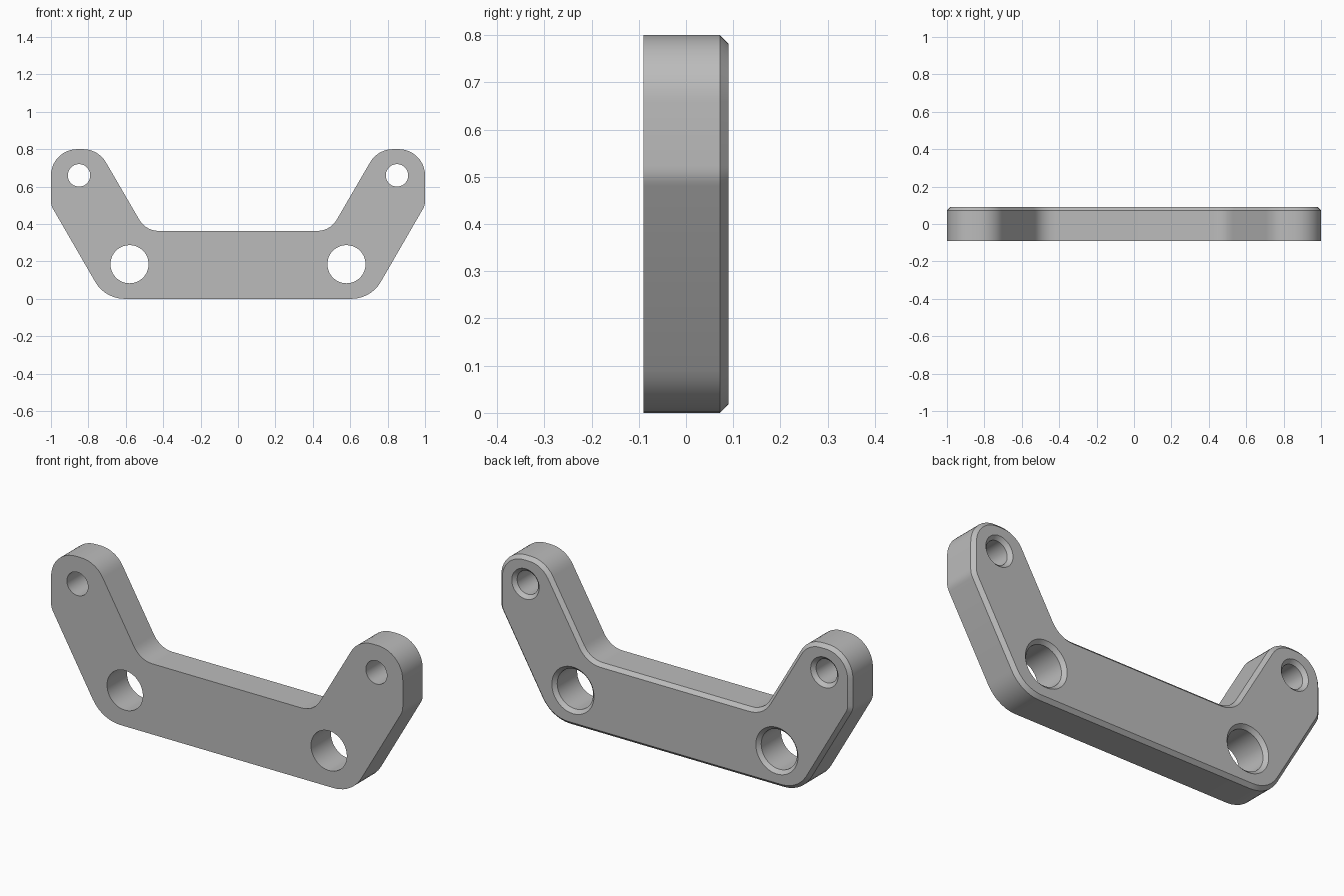
import bpy, bmesh
from math import pi, sin, cos, acos, tan
from mathutils import Vector

if "Cube" in bpy.data.objects:
    bpy.data.objects.remove(bpy.data.objects["Cube"])

HALF = 0.09      # half thickness
CHAMFER = 0.018  # rear edge chamfer

# Corners of the +x half of the outline: x, z, rounding radius (negative = inner corner)
HALF_OUTLINE = [(0.711, 0, 0.18), (1, 0.5, 0.08), (1, 0.8, 0.14),
                (0.747, 0.8, 0.14), (0.493, 0.363, -0.12)]
HOLES = [(0.58, 0.185, 0.102), (0.85, 0.66, 0.06)]


def outline(inset):
    """Rounded, optionally inset, plate outline."""
    corners = HALF_OUTLINE + [(-x, z, r) for x, z, r in reversed(HALF_OUTLINE)]
    n = len(corners)
    pts = []
    for i, (x, z, r) in enumerate(corners):
        p = Vector((x, z))
        a = (Vector(corners[i - 1][:2]) - p).normalized()
        b = (Vector(corners[(i + 1) % n][:2]) - p).normalized()
        half = acos(a.dot(b)) / 2
        # The arc centre lies on the bisector and stays put when inset
        bis = (a + b).normalized()
        centre = p + bis * abs(r) / sin(half)
        radius = abs(r) - inset if r > 0 else abs(r) + inset
        sweep = pi / 2 - half
        out = -bis
        side = Vector((-out.y, out.x))
        turn = 1 if r > 0 else -1
        steps = max(4, round(sweep * 14))
        for k in range(steps + 1):
            t = turn * sweep * (2 * k / steps - 1)
            pts.append(centre + (out * cos(t) + side * sin(t)) * radius)
    return pts


def hole(x, z, r):
    return [Vector((x + r * cos(2 * pi * k / 48), z - r * sin(2 * pi * k / 48)))
            for k in range(48)]


bm = bmesh.new()
front_edges, back_edges = [], []


def wall(profile, rear_profile):
    """Straight wall plus chamfer; remembers the rims for the caps."""
    rings = [[bm.verts.new((p.x, y, p.y)) for p in pts] for pts, y in
             ((profile, -HALF), (profile, HALF - CHAMFER), (rear_profile, HALF))]
    n = len(profile)
    for lo, hi in zip(rings, rings[1:]):
        for i in range(n):
            j = (i + 1) % n
            bm.faces.new((lo[i], lo[j], hi[j], hi[i]))
    for ring, store in ((rings[0], front_edges), (rings[2], back_edges)):
        store.extend(bm.edges.get((ring[i], ring[i - 1])) for i in range(n))


# Outer wall and the four countersunk holes
wall(outline(0), outline(CHAMFER))
for side in (1, -1):
    for x, z, r in HOLES:
        wall(hole(side * x, z, r), hole(side * x, z, r + CHAMFER))

# Flat front and rear faces
for edges, y in ((front_edges, -1), (back_edges, 1)):
    bmesh.ops.triangle_fill(bm, edges=edges, use_beauty=True, normal=(0, y, 0))
bmesh.ops.recalc_face_normals(bm, faces=bm.faces)

mesh = bpy.data.meshes.new("bracket_plate")
bm.to_mesh(mesh)
bm.free()
plate = bpy.data.objects.new("bracket_plate", mesh)
bpy.context.collection.objects.link(plate)

# Plain grey metal
grey = bpy.data.materials.new("plain_grey")
grey.use_nodes = True
colour = (0.5, 0.5, 0.5, 1)
grey.diffuse_color = colour
grey.node_tree.nodes["Principled BSDF"].inputs["Base Color"].default_value = colour
mesh.materials.append(grey)

bpy.ops.object.select_all(action='DESELECT')
plate.select_set(True)
bpy.context.view_layer.objects.active = plate
bpy.ops.object.shade_smooth_by_angle(angle=pi / 6)
